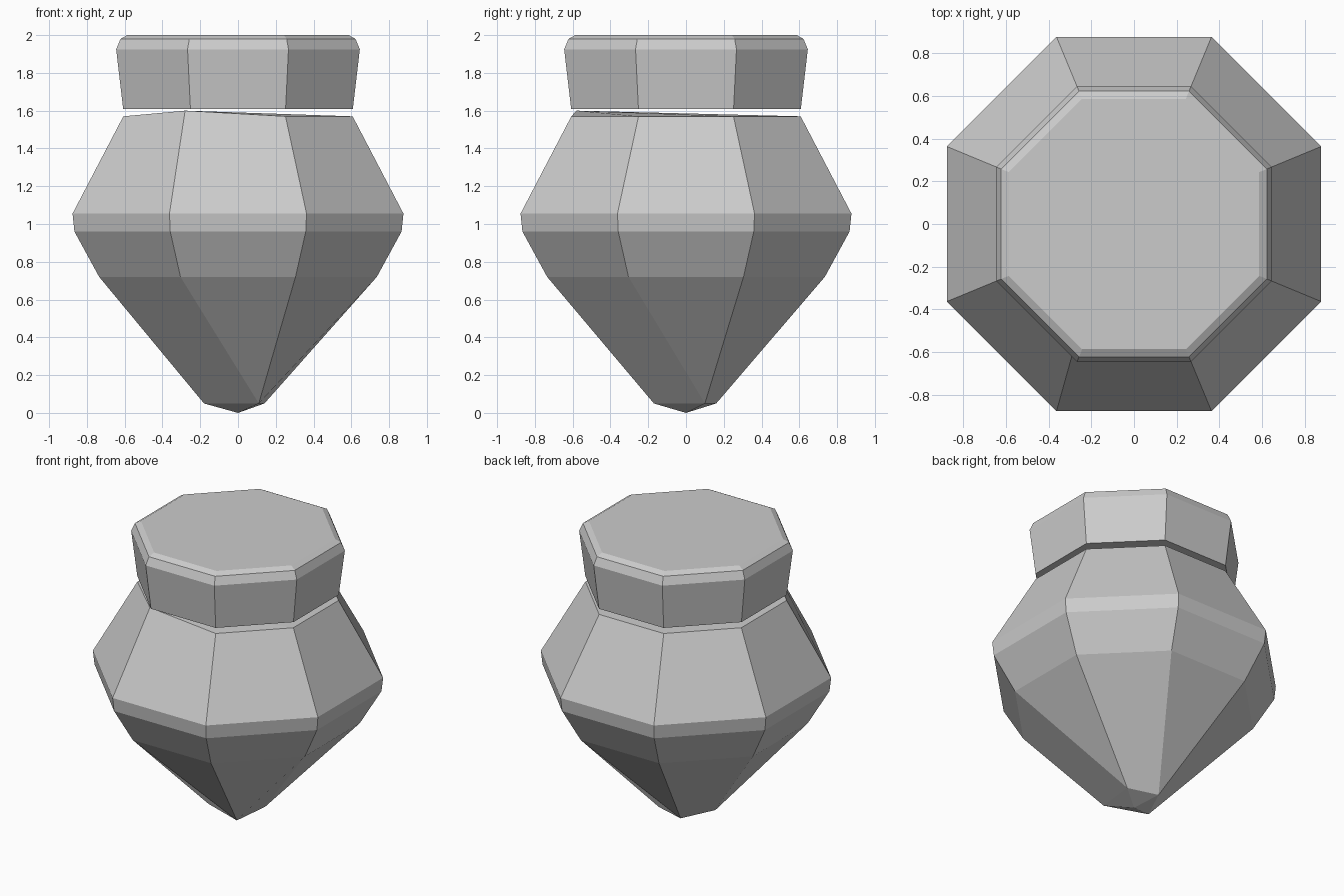
import bpy, bmesh
from math import cos, sin, radians
from mathutils import Vector

if "Cube" in bpy.data.objects:
    bpy.data.objects.remove(bpy.data.objects["Cube"])


def octagon(apothem, z):
    # Flat side faces the front; corners run counter-clockwise from front left
    r = apothem / cos(radians(22.5))
    return [Vector((r * cos(radians(-112.5 + 45 * k)),
                    r * sin(radians(-112.5 + 45 * k)), z)) for k in range(8)]


def loft(name, rings, tip=None):
    bm = bmesh.new()
    loops = [[bm.verts.new(p) for p in ring] for ring in rings]
    for a, b in zip(loops, loops[1:]):
        for k in range(8):
            n = (k + 1) % 8
            bm.faces.new((a[k], a[n], b[n], b[k]))
    # Top cap fans out from the first corner
    top = loops[-1]
    for k in range(1, 7):
        bm.faces.new((top[0], top[k], top[k + 1]))
    # Bottom closes flat or to a point
    if tip:
        t = bm.verts.new(tip)
        for k in range(8):
            bm.faces.new((t, loops[0][(k + 1) % 8], loops[0][k]))
    else:
        bm.faces.new(loops[0][::-1])
    bmesh.ops.remove_doubles(bm, verts=bm.verts[:], dist=0.001)
    bmesh.ops.recalc_face_normals(bm, faces=bm.faces[:])
    mesh = bpy.data.meshes.new(name)
    bm.to_mesh(mesh)
    bm.free()
    obj = bpy.data.objects.new(name, mesh)
    bpy.context.collection.objects.link(obj)
    return obj


# Tapered body: pairs of corners merge into four points near the tip
foot = [(0.11, -0.17), (0.14, 0.10), (-0.07, 0.16), (-0.18, -0.07)]
rings = [[Vector((*foot[k // 2], 0.05)) for k in range(8)]]
rings += [octagon(a, z) for a, z in
          [(0.735, 0.72), (0.866, 0.96), (0.876, 1.055), (0.607, 1.57)]]
rings[-1][0] = Vector((-0.28, -0.58, 1.60))   # one raised rim corner
loft("jar_body", rings, (0, 0, 0))

# Separate lid with a chamfered top edge
loft("lid", [octagon(a, z) for a, z in
             [(0.608, 1.61), (0.645, 1.925), (0.622, 1.98), (0.586, 2.0)]])
